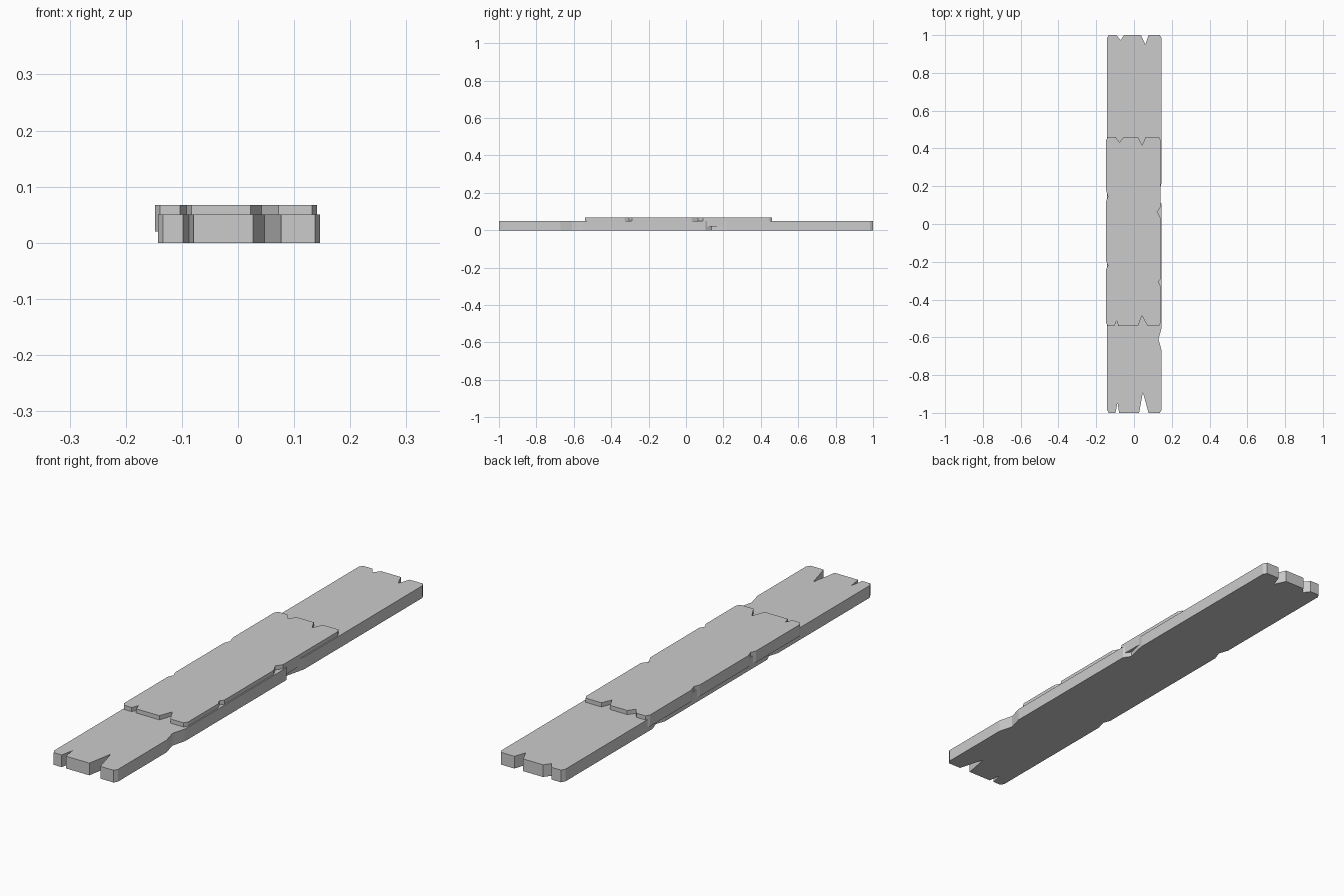
import bpy
import bmesh

cube = bpy.data.objects.get("Cube")
if cube:
    bpy.data.objects.remove(cube, do_unlink=True)

GREY = (0.6, 0.6, 0.6, 1.0)
wood = bpy.data.materials.new("plank grey")
wood.use_nodes = True
wood.diffuse_color = GREY
wood.node_tree.nodes["Principled BSDF"].inputs["Base Color"].default_value = GREY


def plank(name, x0, x1, y0, y1, z0, z1, front, right, back, left):
    """Extruded board; each notch is (start, tip, end, depth) along its edge."""
    cx, cy = 0.009, 0.016  # corner chamfer
    outline = [(x0 + cx, y0)]
    for a, t, b, d in front:
        outline += [(a, y0), (t, y0 + d), (b, y0)]
    outline += [(x1 - cx, y0), (x1, y0 + cy)]
    for a, t, b, d in right:
        outline += [(x1, a), (x1 - d, t), (x1, b)]
    outline += [(x1, y1 - cy), (x1 - cx, y1)]
    for a, t, b, d in reversed(back):
        outline += [(b, y1), (t, y1 - d), (a, y1)]
    outline += [(x0 + cx, y1), (x0, y1 - cy)]
    for a, t, b, d in reversed(left):
        outline += [(x0, b), (x0 + d, t), (x0, a)]
    outline += [(x0, y0 + cy)]

    bm = bmesh.new()
    base = bm.faces.new([bm.verts.new((x, y, z0)) for x, y in outline])
    top = bmesh.ops.extrude_face_region(bm, geom=[base])["geom"]
    bmesh.ops.translate(bm, vec=(0, 0, z1 - z0),
                        verts=[v for v in top if isinstance(v, bmesh.types.BMVert)])
    bmesh.ops.recalc_face_normals(bm, faces=bm.faces)
    mesh = bpy.data.meshes.new(name)
    bm.to_mesh(mesh)
    bm.free()
    mesh.materials.append(wood)
    bpy.context.collection.objects.link(bpy.data.objects.new(name, mesh))


# Long board with split ends and chipped sides
plank("lower_plank", -0.143, 0.146, -1, 1, 0, 0.05,
      front=[(-0.098, -0.087, -0.079, 0.055), (0.027, 0.047, 0.077, 0.11)],
      right=[(-0.67, -0.61, -0.55, 0.016), (0.105, 0.135, 0.22, 0.02)],
      back=[(-0.092, -0.072, -0.053, 0.027), (0.037, 0.06, 0.077, 0.05)],
      left=[(-0.39, -0.35, -0.32, 0.012), (0.34, 0.38, 0.42, 0.014)])

# Short board let into the top of the long one
plank("upper_plank", -0.148, 0.141, -0.54, 0.46, 0.02, 0.067,
      front=[(-0.103, -0.092, -0.083, 0.028), (0.022, 0.042, 0.072, 0.055)],
      right=[(-0.33, -0.305, -0.29, 0.012), (0.03, 0.065, 0.09, 0.018)],
      back=[(-0.097, -0.077, -0.056, 0.028), (0.021, 0.043, 0.061, 0.043)],
      left=[(-0.24, -0.22, -0.195, 0.01), (0.12, 0.145, 0.18, 0.01)])
